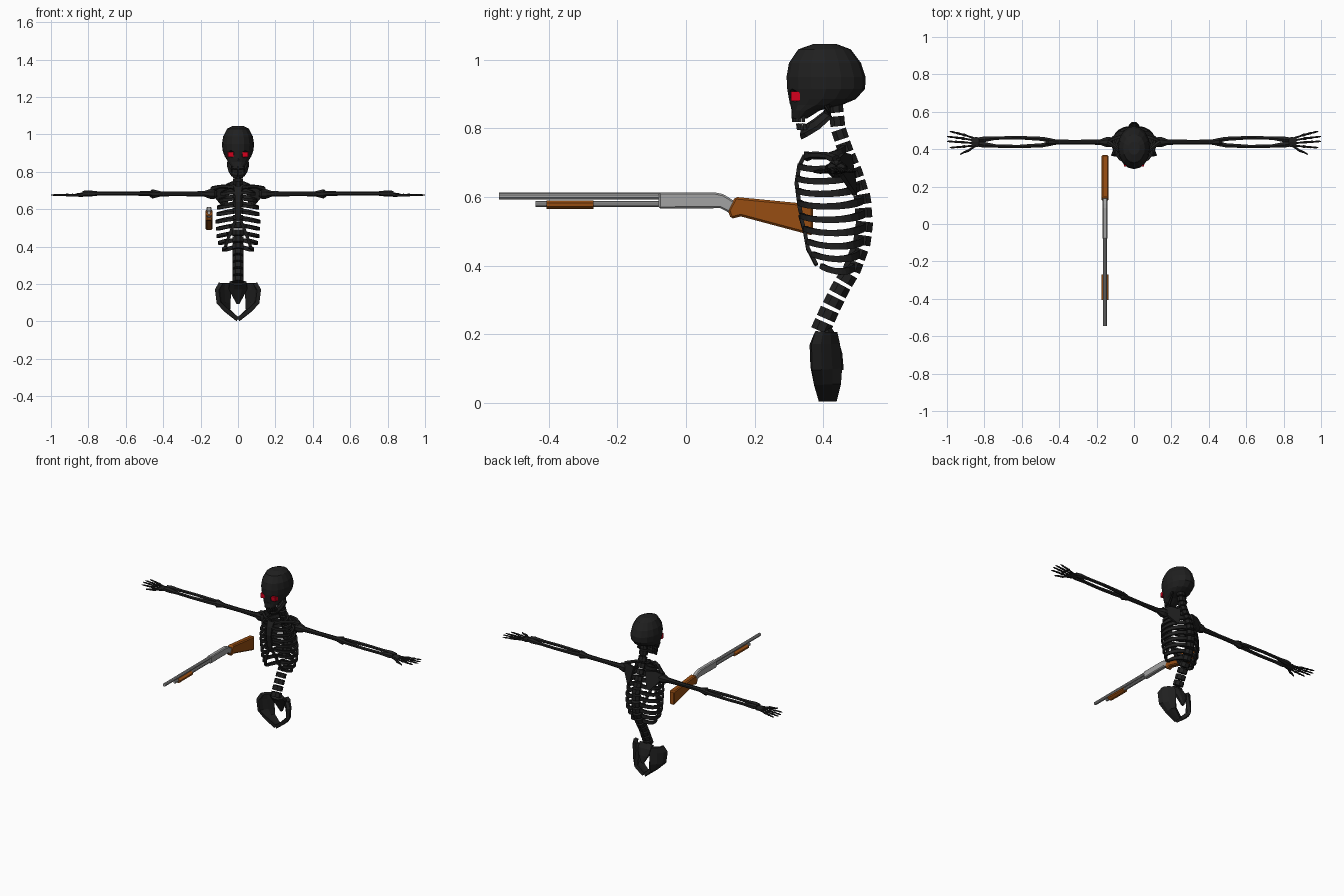
import bpy, bmesh, math
from mathutils import Vector

if "Cube" in bpy.data.objects:
    bpy.data.objects.remove(bpy.data.objects["Cube"])


def material(name, r, g, b):
    m = bpy.data.materials.new(name)
    m.diffuse_color = (r, g, b, 1)
    m.use_nodes = True
    m.node_tree.nodes["Principled BSDF"].inputs["Base Color"].default_value = m.diffuse_color
    return m


BONE = material("black_bone", 0.014, 0.014, 0.014)
RED = material("red_glow", 0.65, 0.0, 0.012)
STEEL = material("grey_steel", 0.36, 0.36, 0.36)
WOOD = material("brown_wood", 0.31, 0.075, 0.006)


def finish(bm, name, mat, mirror=False, solid=0, bevel=0):
    bmesh.ops.recalc_face_normals(bm, faces=bm.faces)
    me = bpy.data.meshes.new(name)
    bm.to_mesh(me)
    bm.free()
    me.materials.append(mat)
    ob = bpy.data.objects.new(name, me)
    bpy.context.collection.objects.link(ob)
    if solid:
        m = ob.modifiers.new("thickness", 'SOLIDIFY')
        m.thickness, m.offset = solid, 0
    if bevel:
        m = ob.modifiers.new("bevel", 'BEVEL')
        m.width, m.segments = bevel, 1
    if mirror:
        ob.modifiers.new("mirror", 'MIRROR').use_mirror_merge = False
    return ob


def skin(bm, rings):
    """Join rings of vertices into a capped tube."""
    n = len(rings[0])
    for a, b in zip(rings, rings[1:]):
        for i in range(n):
            bm.faces.new((a[i], a[(i + 1) % n], b[(i + 1) % n], b[i]))
    bm.faces.new(rings[0])
    bm.faces.new(rings[-1])


def tube(bm, pts, radii, sides=6, up=(0, 0, 1)):
    """Sweep a polygon; each radius is a number or (sideways, upward)."""
    pts = [Vector(p) for p in pts]
    if not isinstance(radii, list):
        radii = [radii] * len(pts)
    rings, k = [], 1 / math.cos(math.pi / sides)
    for i, p in enumerate(pts):
        t = (pts[min(i + 1, len(pts) - 1)] - pts[max(i - 1, 0)]).normalized()
        u = t.cross(Vector(up)).normalized()
        v = u.cross(t)
        ru, rv = radii[i] if isinstance(radii[i], tuple) else (radii[i], radii[i])
        ring = []
        for j in range(sides):
            a = 2 * math.pi * (j + 0.5) / sides
            ring.append(bm.verts.new(p + k * (u * ru * math.cos(a) + v * rv * math.sin(a))))
        rings.append(ring)
    skin(bm, rings)


def lerp(table, s):
    """Interpolate rows (key, values...) with rising keys."""
    for a, b in zip(table, table[1:]):
        if s <= b[0]:
            f = max(0, (s - a[0]) / (b[0] - a[0]))
            return [p + (q - p) * f for p, q in zip(a[1:], b[1:])]
    return list(table[-1][1:])


# Skull: one loft from the crown to the upper jaw (z, front y, back y, half width)
bm = bmesh.new()
rings = []
for z, y0, y1, rx in [(1.045, .37, .44, .03), (1.03, .327, .48, .058), (.99, .30, .51, .079),
                      (.95, .293, .523, .086), (.915, .295, .522, .083), (.885, .30, .495, .072),
                      (.868, .303, .455, .062), (.852, .308, .39, .052), (.828, .308, .352, .034)]:
    rings.append([bm.verts.new((rx * math.sin(a), (y0 + y1) / 2 - (y1 - y0) / 2 * math.cos(a), z))
                  for a in [2 * math.pi * i / 16 for i in range(16)]])
skin(bm, rings)
skull = finish(bm, "skull", BONE)

# Eye sockets and nose hole
bm = bmesh.new()
for x, y, z, r in [(.044, .304, .893, .027), (-.044, .304, .893, .027), (0, .296, .862, .013)]:
    s = bmesh.ops.create_icosphere(bm, subdivisions=1, radius=r)
    bmesh.ops.translate(bm, verts=s['verts'], vec=(x, y, z))
cutter = finish(bm, "socket_cutter", BONE)
cutter.hide_render = True
cutter.display_type = 'WIRE'
cut = skull.modifiers.new("sockets", 'BOOLEAN')
cut.object, cut.operation, cut.solver = cutter, 'DIFFERENCE', 'EXACT'

bm = bmesh.new()
tube(bm, [(.038, .309, .893), (.042, .334, .893)], (.015, .014), 4)
finish(bm, "eye", RED, True)

# Lower jaw and teeth
bm = bmesh.new()
tube(bm, [(.05, .412, .872), (.05, .413, .84), (.042, .38, .812), (.024, .35, .793), (0, .341, .789)],
     [(.006, .012), (.006, .016), (.007, .016), (.008, .018), (.008, .02)], 6, up=(0, .3, 1))
finish(bm, "lower_jaw", BONE, True)
bm = bmesh.new()
for i in range(5):
    a = math.radians(10 + 19 * i)
    x, y = .033 * math.sin(a), .345 - .033 * math.cos(a)
    tube(bm, [(x, y, .836), (x, y, .818)], .0042, 4, up=(0, 1, 0))
    tube(bm, [(x, y + .012, .814), (x, y + .015, .795)], .0042, 4, up=(0, 1, 0))
finish(bm, "teeth", BONE, True)

# Spine: (arc length, y, z), 18 vertebrae
SPINE = [(0, .437, .860), (.06, .443, .80), (.123, .463, .74), (.20, .492, .668), (.277, .514, .595),
         (.35, .520, .522), (.408, .512, .464), (.487, .484, .39), (.555, .449, .332),
         (.62, .42, .274), (.677, .397, .222)]
N = 18
vertebrae = []
bm = bmesh.new()
for i in range(N):
    s = .677 * i / (N - 1)
    y, z = lerp(SPINE, s)
    ya, za = lerp(SPINE, s - .01)
    yb, zb = lerp(SPINE, s + .01)
    t = Vector((0, yb - ya, zb - za)).normalized()
    c = Vector((0, y, z))
    vertebrae.append(c)
    d, w = .021 + .008 * i / N, .025 + .006 * i / N
    tube(bm, [c - t * .0145, c + t * .0145], (d, w), 8, up=(1, 0, 0))
finish(bm, "spine", BONE)

# Rib cage: each rib runs from its vertebra round to the breastbone
FRONT = [(.39, .385), (.44, .352), (.50, .345), (.565, .333), (.64, .322), (.69, .33), (.73, .352)]
WIDTH = [.066, .088, .098, .105, .110, .113, .113, .110, .100, .080]
bm = bmesh.new()
for i, rx in enumerate(WIDTH):
    t = i / 9
    c = vertebrae[3 + i]
    zf = c.z - .018 * (1 - t)
    yf = lerp(FRONT, zf)[0]
    last = math.radians(172 - max(0, i - 5) * 9)
    pts, rad = [], []
    for j in range(11):
        f = j / 10
        a = math.radians(6) + f * (last - math.radians(6))
        z = c.z + (zf - c.z) * f - .016 * math.sin(math.pi * f)
        pts.append((rx * math.sin(a) ** .8, (c.y + yf) / 2 + (c.y - yf) / 2 * math.cos(a), z))
        rad.append((.006, .0115 - .004 * f))
    tube(bm, pts, rad, 4)
# costal margin joining the lower ribs
tube(bm, [(.012, .333, .545), (.03, .346, .50), (.05, .355, .45), (.066, .38, .402)], (.008, .005), 4, up=(0, 1, 0))
finish(bm, "ribs", BONE, True)
bm = bmesh.new()
tube(bm, [(0, .346, .722), (0, .33, .69), (0, .322, .64), (0, .332, .565), (0, .338, .535)],
     [(.024, .006), (.018, .006), (.016, .006), (.016, .006), (.008, .004)], 4, up=(0, 1, 0))
finish(bm, "breastbone", BONE)

# Shoulder: collarbone, blade
bm = bmesh.new()
tube(bm, [(.015, .352, .716), (.06, .372, .722), (.10, .41, .72), (.138, .437, .708)], [.011, .009, .009, .013])
finish(bm, "collarbone", BONE, True)
bm = bmesh.new()
bm.faces.new([bm.verts.new(p) for p in [(.04, .478, .722), (.10, .458, .728), (.14, .442, .712),
                                       (.125, .452, .665), (.075, .492, .605), (.055, .49, .64)]])
finish(bm, "shoulder_blade", BONE, True, solid=.014)

# Arm bones along x at shoulder height
bm = bmesh.new()
AY, AZ = .438, .682
tube(bm, [(x, AY, AZ) for x in (.112, .125, .15, .18, .30, .41, .438, .458, .472)],
     [.014, .026, .026, .015, .012, .013, (.018, .02), (.018, .025), (.010, .014)], 8)
finish(bm, "upper_arm_bone", BONE, True)
bm = bmesh.new()
for sgn in (1, -1):
    tube(bm, [(x, AY + sgn * dy, AZ + .002) for x, dy in ((.445, .008), (.49, .017), (.62, .024), (.74, .021), (.80, .015), (.83, .013))],
         [.012, .011, .009, .009, .015, .012])
finish(bm, "forearm_bones", BONE, True)

# Hand: palm bones, four jointed fingers and a thumb
bm = bmesh.new()
tube(bm, [(.82, AY, .678), (.84, AY, .677), (.868, AY, .676)], [(.02, .009), (.027, .01), (.024, .007)], 6)
for ya, yb, tip in [(.458, .495, .985), (.447, .468, 1.0), (.432, .442, 1.0), (.42, .408, .985)]:
    pts, rad = [], []
    for f, r in ((0, .006), (.3, .0045), (.42, .008), (.5, .005), (.68, .0065), (.75, .004), (.86, .0055), (1, .0025)):
        pts.append((.855 + (tip - .855) * f, ya + (yb - ya) * f ** .8, .676))
        rad.append((r, r * .8))
    tube(bm, pts, rad)
tube(bm, [(.845, .42, .676), (.872, .402, .675), (.885, .392, .675), (.91, .383, .674), (.93, .372, .674)],
     [.007, .0055, .007, .005, .003])
finish(bm, "hand", BONE, True)

# Pelvis: curved wings (z, front x, front y, back x, back y), and tailbone
bm = bmesh.new()
rows = []
for z, xf, yf, xb, yb in [(.205, .092, .375, .05, .432), (.17, .113, .363, .042, .44), (.10, .104, .365, .048, .447),
                          (.06, .062, .373, .05, .447), (.012, .0, .388, .004, .437)]:
    bulge = .016 * min(1, z * 8)
    rows.append([bm.verts.new((xf + (xb - xf) * f + bulge * math.sin(math.pi * f), yf + (yb - yf) * f, z))
                 for f in (0, .33, .67, 1)])
for a, b in zip(rows, rows[1:]):
    for i in range(3):
        bm.faces.new((a[i], a[i + 1], b[i + 1], b[i]))
finish(bm, "pelvis_wing", BONE, True, solid=.022)
bm = bmesh.new()
tube(bm, [(0, .405, .208), (0, .425, .18), (0, .44, .14), (0, .452, .095)],
     [(.045, .022), (.05, .02), (.032, .016), (.008, .008)], 8, up=(0, 1, 0))
finish(bm, "tailbone", BONE)

# Long gun beside the body
GX = -.155


def prism(name, profile, half, mat, bevel):
    b = bmesh.new()
    skin(b, [[b.verts.new((x, y, z)) for y, z in profile] for x in (GX - half, GX + half)])
    return finish(b, name, mat, bevel=bevel)


def rod(name, y0, y1, z, r, mat, sides=10):
    b = bmesh.new()
    tube(b, [(GX, y0, z), (GX, y1, z)], r, sides)
    return finish(b, name, mat)


rod("barrel", -.545, -.07, .602, .0098, STEEL)
rod("magazine_tube", -.438, -.07, .579, .0085, STEEL)
rod("fore_grip", -.407, -.27, .5765, (.018, .0125), WOOD, 8)
prism("receiver", [(-.08, .566), (-.08, .613), (.085, .613), (.108, .608), (.125, .598), (.145, .585),
                   (.128, .552), (.118, .558), (.10, .567)], .014, STEEL, .005)
prism("stock", [(.122, .56), (.143, .60), (.37, .578), (.37, .487), (.16, .543), (.131, .536)], .018, WOOD, .006)
